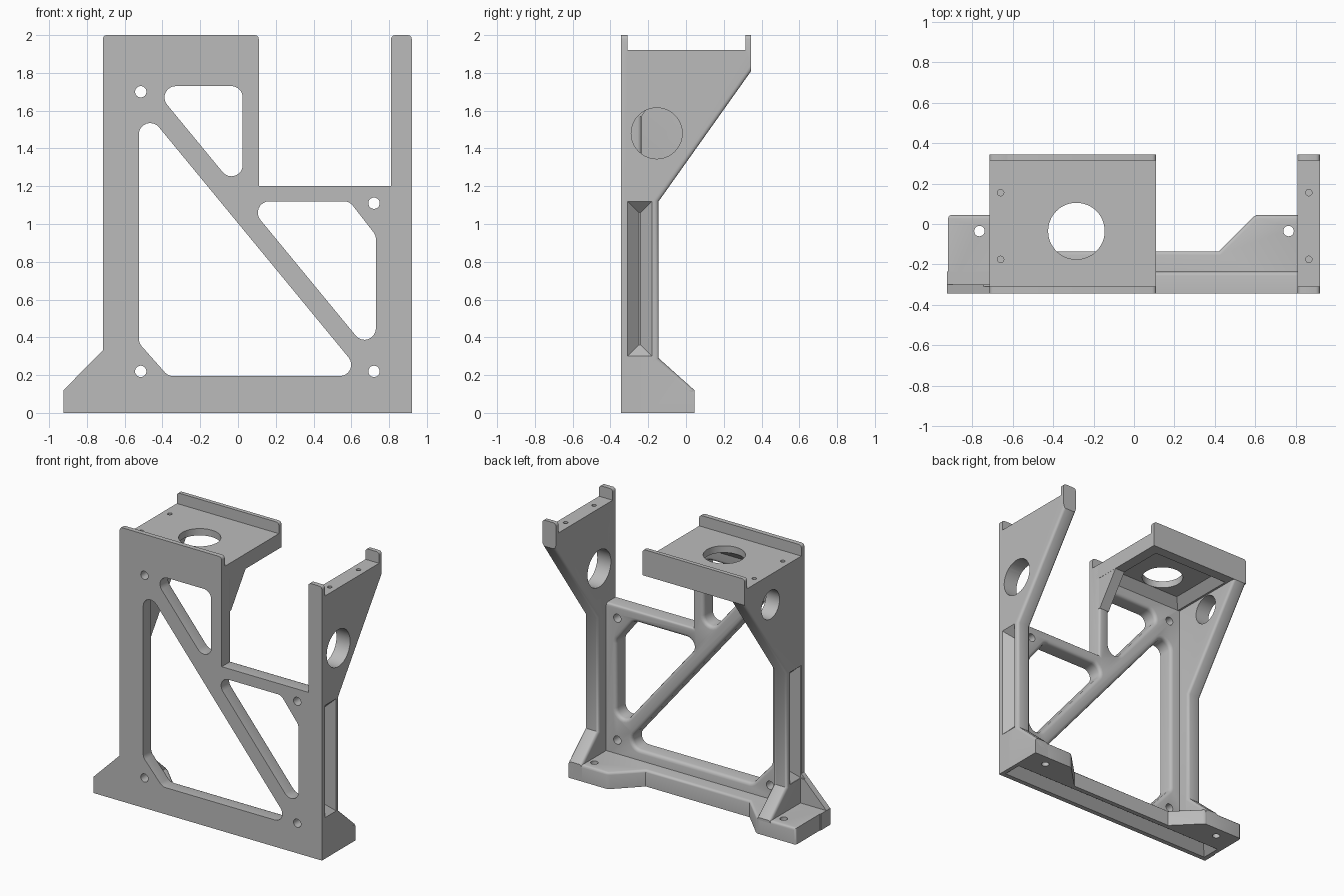
import bpy, bmesh, math
from mathutils import Vector

old = bpy.data.objects.get("Cube")
if old:
    bpy.data.objects.remove(old, do_unlink=True)

mat = bpy.data.materials.new("plain grey")
mat.use_nodes = True
GREY = (0.5, 0.5, 0.5, 1)
mat.diffuse_color = GREY
mat.node_tree.nodes["Principled BSDF"].inputs["Base Color"].default_value = GREY

# Main dimensions
FRONT, RAIL, COL, BACK = -0.345, -0.235, -0.145, 0.345
DECK, TOP, FOOT = 1.92, 2.0, 0.12
SLOPE = 1.214
cutters = []


def place(axis, p, d):
    """Put a 2D point at depth d along the given axis."""
    return {"x": (d, p[0], p[1]), "y": (p[0], d, p[1]), "z": (p[0], p[1], d)}[axis]


def loft(name, axis, rings, bevel=None, width=0.02):
    """Closed solid through (depth, outline) rings; bevel picks edges to round."""
    bm = bmesh.new()
    loops = [[bm.verts.new(place(axis, p, d)) for p in pts] for d, pts in rings]
    n = len(loops[0])
    bm.faces.new(loops[0])
    bm.faces.new(loops[-1])
    for a, b in zip(loops, loops[1:]):
        for i in range(n):
            j = (i + 1) % n
            bm.faces.new((a[i], a[j], b[j], b[i]))
    bmesh.ops.recalc_face_normals(bm, faces=bm.faces)
    if bevel:
        edges = [e for e in bm.edges if bevel(e.verts[0].co, e.verts[1].co)]
        bmesh.ops.bevel(bm, geom=edges, offset=width, segments=3, profile=0.5,
                        affect="EDGES", clamp_overlap=True)
    me = bpy.data.meshes.new(name)
    bm.to_mesh(me)
    bm.free()
    me.materials.append(mat)
    ob = bpy.data.objects.new(name, me)
    bpy.context.collection.objects.link(ob)
    return ob


def prism(name, axis, pts, a, b, bevel=None, width=0.02):
    return loft(name, axis, [(a, pts), (b, pts)], bevel, width)


def cutter(ob):
    ob.hide_render = True
    cutters.append(ob)
    return ob


def rect(a, b, c, d):
    return [(a, c), (b, c), (b, d), (a, d)]


def hole(axis, u, v, r, a, b, n=40):
    pts = [(u + r * math.cos(2 * math.pi * i / n), v + r * math.sin(2 * math.pi * i / n))
           for i in range(n)]
    return cutter(prism("hole_cutter", axis, pts, a, b))


def pocket(axis, box, outside, surface, deep, inset):
    """Pocket with sloping sides and ends."""
    a, b, c, d = box
    inner = rect(a + inset, b - inset, c + inset, d - inset)
    return cutter(loft("pocket_cutter", axis,
                       [(outside, rect(*box)), (surface, rect(*box)), (deep, inner)]))


def rounded(pts, r, grow):
    """Counter-clockwise polygon with corners of radius r, grown outward."""
    out = []
    for i, p in enumerate(pts):
        p, q, s = Vector(p), Vector(pts[i - 1]), Vector(pts[(i + 1) % len(pts)])
        u, v = (p - q).normalized(), (s - p).normalized()
        n1, n2 = Vector((u.y, -u.x)), Vector((v.y, -v.x))
        c = p - (n1 + n2) * (r / (1 + n1.dot(n2)))
        a1 = math.atan2(n1.y, n1.x)
        turn = (math.atan2(n2.y, n2.x) - a1) % (2 * math.pi)
        for k in range(9):
            a = a1 + turn * k / 8
            out.append((c.x + (r + grow) * math.cos(a), c.y + (r + grow) * math.sin(a)))
    return out


def window(pts):
    """Window cutter that flares softly at the back of the panel."""
    steps = [(-0.5, 0), (RAIL - 0.025, 0), (RAIL - 0.012, 0.004),
             (RAIL - 0.004, 0.012), (RAIL, 0.025), (-0.1, 0.025)]
    return cutter(loft("window_cutter", "y", [(y, rounded(pts, 0.06, g)) for y, g in steps]))


def cut(ob, tools):
    for t in tools:
        m = ob.modifiers.new("cut", "BOOLEAN")
        m.operation, m.solver, m.object = "DIFFERENCE", "EXACT", t
    bpy.context.view_layer.update()
    dg = bpy.context.evaluated_depsgraph_get()
    me = bpy.data.meshes.new_from_object(ob.evaluated_get(dg))
    ob.modifiers.clear()
    ob.data = me


# Shared cutters
side_grooves = [pocket("x", (-0.31, -0.18, 0.30, 1.12), s * 1.2, s * x, s * (x - 0.06), 0.06)
                for s, x in ((1, 0.92), (-1, 0.71))]
bottom_groove = pocket("z", (-0.89, 0.89, -0.31, -0.17), -0.2, 0, 0.06, 0.06)
right_hole = hole("x", -0.155, 1.48, 0.135, 0.76, 1.1)
left_hole = hole("x", 0.045, 1.70, 0.104, -0.9, -0.5)
deck_screws = [hole("z", x, y, 0.016, DECK - 0.07, 2.2, 16)
               for x in (-0.66, 0.865) for y in (-0.175, 0.155)]
foot_holes = [hole("z", x, -0.035, 0.026, -0.1, 0.3, 20) for x in (-0.765, 0.765)]


# Front panel with lattice windows
def panel_edge(a, b):
    rear = all(abs(v.y - RAIL) < 0.01 and 0.1 < v.x < 0.82 and v.z > 1.1 for v in (a, b))
    corner = a.z > 1.99 and b.z > 1.99 and abs(a.x - b.x) < 0.01
    return rear or corner


outline = [(-0.925, 0), (0.92, 0), (0.92, TOP), (0.81, TOP), (0.81, 1.2), (0.11, 1.2),
           (0.11, TOP), (-0.715, TOP), (-0.715, 0.33), (-0.925, FOOT)]
panel = prism("front_panel", "y", outline, FRONT, RAIL, panel_edge)


def line_z(x, x0, z0):
    return z0 - SLOPE * (x - x0)


def line_x(z, x0, z0):
    return x0 - (z - z0) / SLOPE


low, upper, right = (-0.40, 1.49), (-0.37, 1.625), (0.12, 1.02)
windows = [
    window([(-0.525, line_z(-0.525, *low)), (-0.525, 0.37), (-0.37, 0.195),
            (line_x(0.195, *low), 0.195)]),
    window([(line_x(1.73, *upper), 1.73), (0.025, line_z(0.025, *upper)), (0.025, 1.73)]),
    window([(line_x(1.12, *right), 1.12), (0.73, line_z(0.73, *right)), (0.73, 0.94),
            (0.59, 1.12)]),
]
panel_screws = [hole("y", x, z, 0.03, -0.5, 0, 24) for x, z in
                ((-0.515, 1.70), (-0.515, 0.22), (0.72, 1.11), (0.72, 0.22))]
lip_step = cutter(prism("lip_cutter", "y", rect(-1.2, 1.2, DECK, 2.2), -0.31, 0))
foot_step = cutter(prism("foot_cutter", "y", rect(-1.2, -0.715, FOOT, 0.6), -0.30, 0))
cut(panel, windows + panel_screws + side_grooves
    + [lip_step, foot_step, bottom_groove, right_hole])


# Side columns with flared upper brackets
def column_edge(a, b):
    rear = (abs(a.x - b.x) < 0.01 and min(a.y, b.y) > COL - 0.01
            and min(a.z, b.z) > 0.1 and max(a.z, b.z) < 1.85)
    corner = min(a.z, b.z) > 1.99 and abs(a.x - b.x) < 0.01
    return rear or corner


side = [(FRONT, 0), (0.045, 0), (0.045, FOOT), (COL, 0.29), (COL, 1.12), (BACK, 1.81),
        (BACK, TOP), (0.315, TOP), (0.315, DECK), (-0.31, DECK), (-0.31, TOP), (FRONT, TOP)]
right_column = prism("right_column", "x", side, 0.81, 0.92, column_edge)
left_column = prism("left_column", "x", side, -0.715, -0.605, column_edge)
cut(right_column, [side_grooves[0], bottom_groove, right_hole] + deck_screws)
cut(left_column, [side_grooves[1], bottom_groove, left_hole] + deck_screws)


# Base with spreading feet
def base_edge(a, b):
    rear_top = min(a.z, b.z) > 0.1 and min(a.y, b.y) > -0.15
    return rear_top or min(a.y, b.y) > 0.04 and abs(a.z - b.z) > 0.1


half = [(0.92, FRONT), (0.92, 0.045), (0.60, 0.045), (0.42, -0.135)]
plan = half + [(-x, y) for x, y in reversed(half)]
base = prism("base", "z", plan, 0, FOOT, base_edge, 0.018)
cut(base, foot_holes + [bottom_groove])

# Top deck with rear lip, hollow underside and round opening
deck_side = [(-0.33, 1.81), (BACK, 1.81), (BACK, TOP), (0.315, TOP), (0.315, DECK), (-0.33, DECK)]
deck = prism("top_deck", "x", deck_side, -0.715, 0.11,
             lambda a, b: min(a.z, b.z) > 1.99 and abs(a.x - b.x) < 0.01)
cut(deck, [pocket("z", (-0.59, 0.03, -0.235, 0.27), 1.6, 1.81, 1.87, 0.06),
           hole("z", -0.285, -0.035, 0.14, 1.7, 2.1, 48)] + deck_screws)

# Small brace under the inner side of the deck
brace = prism("deck_brace", "x", [(-0.25, 1.57), (-0.235, 1.57), (-0.06, 1.82), (-0.25, 1.82)],
              0.03, 0.109)

for c in cutters:
    bpy.data.objects.remove(c, do_unlink=True)

bpy.ops.object.select_all(action="DESELECT")
for ob in (panel, right_column, left_column, base, deck, brace):
    ob.select_set(True)
bpy.context.view_layer.objects.active = panel
bpy.ops.object.shade_smooth_by_angle(angle=math.radians(35))
